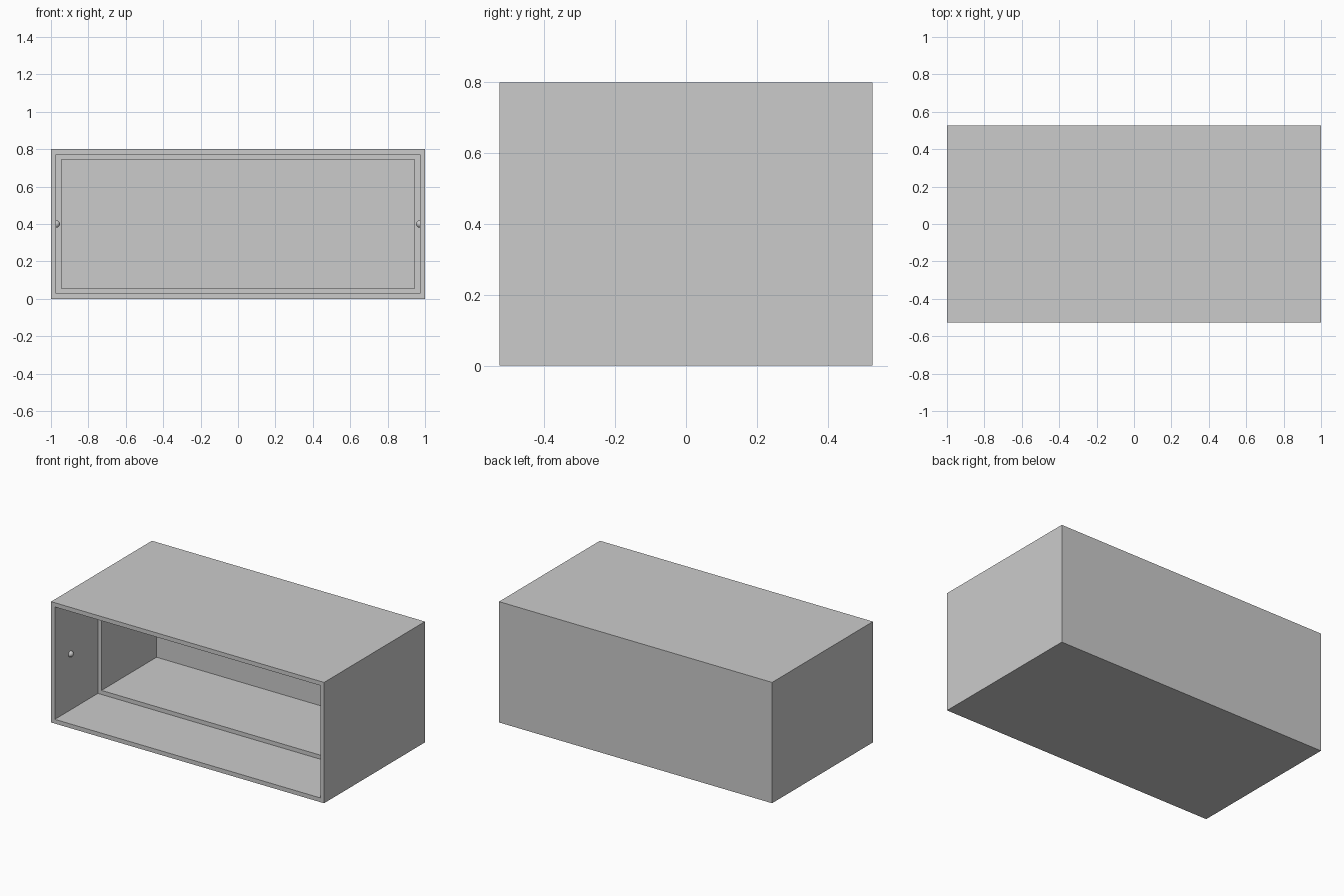
import bpy, bmesh
from mathutils import Vector

cube = bpy.data.objects.get("Cube")
if cube:
    bpy.data.objects.remove(cube, do_unlink=True)

WIDTH, DEPTH, HEIGHT = 2.0, 1.055, 0.8
RIM = 0.028           # wall thickness at the opening
LEDGE = 0.027         # width of the inner step
FRONT_DEPTH = 0.45    # opening to step
BACK_DEPTH = 0.575    # step to back panel

grey = bpy.data.materials.new("light grey")
grey.use_nodes = True
colour = (0.6, 0.6, 0.6, 1)
grey.diffuse_color = colour
grey.node_tree.nodes["Principled BSDF"].inputs["Base Color"].default_value = colour


def add_object(name, bm):
    bmesh.ops.recalc_face_normals(bm, faces=bm.faces)
    mesh = bpy.data.meshes.new(name)
    bm.to_mesh(mesh)
    bm.free()
    mesh.materials.append(grey)
    obj = bpy.data.objects.new(name, mesh)
    bpy.context.collection.objects.link(obj)
    return obj


def sink(bm, face, margin, depth):
    """Inset a face and push it back, returning the new floor."""
    bmesh.ops.inset_region(bm, faces=[face], thickness=margin, use_even_offset=True)
    floor = bmesh.ops.extrude_discrete_faces(bm, faces=[face])["faces"][0]
    bmesh.ops.translate(bm, verts=floor.verts, vec=(0, depth, 0))
    return floor


# Open-fronted case with a stepped recess
bm = bmesh.new()
bmesh.ops.create_cube(bm, size=1)
bmesh.ops.scale(bm, verts=bm.verts, vec=(WIDTH, DEPTH, HEIGHT))
bmesh.ops.translate(bm, verts=bm.verts, vec=(0, 0, HEIGHT / 2))
bm.normal_update()
front = min(bm.faces, key=lambda f: f.calc_center_median().y)
step = sink(bm, front, RIM, FRONT_DEPTH)
bm.normal_update()
sink(bm, step, LEDGE, BACK_DEPTH)
add_object("case", bm)

# Small domed stops on the two side walls
for side, name in ((-1, "right_stop"), (1, "left_stop")):
    bm = bmesh.new()
    bmesh.ops.create_uvsphere(bm, u_segments=24, v_segments=12, radius=0.02)
    bmesh.ops.bisect_plane(bm, geom=bm.verts[:] + bm.edges[:] + bm.faces[:],
                           plane_co=(side * 0.001, 0, 0), plane_no=(side, 0, 0),
                           clear_outer=True)
    for f in bm.faces:
        f.smooth = True
    stop = add_object(name, bm)
    stop.location = Vector((side * (WIDTH / 2 - RIM), -0.365, HEIGHT / 2))
